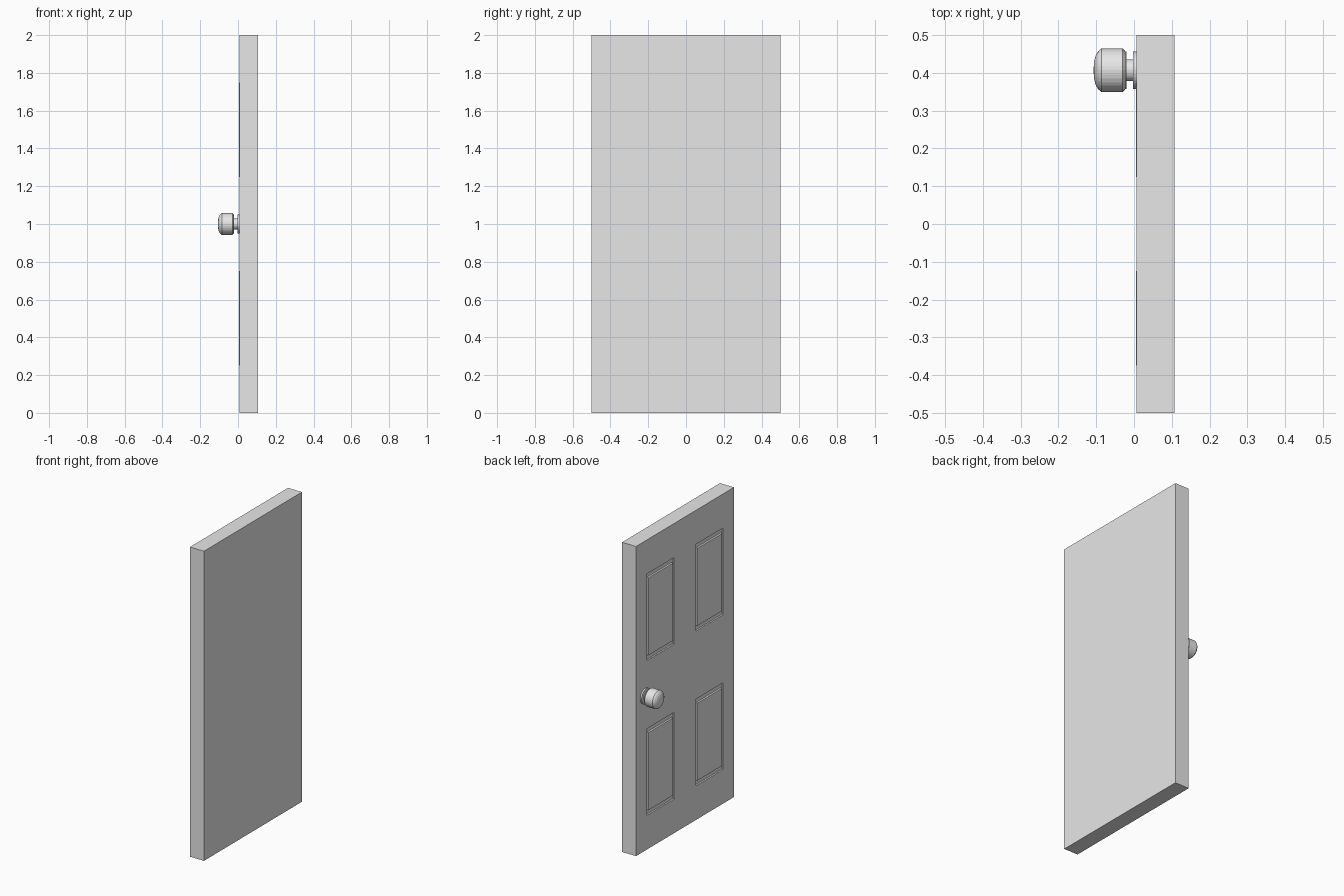
import bpy
import bmesh
import math
from mathutils import Vector

cube = bpy.data.objects.get("Cube")
if cube:
    bpy.data.objects.remove(cube, do_unlink=True)

mat = bpy.data.materials.new("plain_grey")
mat.use_nodes = True
grey = (0.8, 0.8, 0.8, 1)
mat.diffuse_color = grey
for node in mat.node_tree.nodes:
    if node.type == 'BSDF_PRINCIPLED':
        node.inputs["Base Color"].default_value = grey


def finish(name, bm):
    mesh = bpy.data.meshes.new(name)
    bm.to_mesh(mesh)
    bm.free()
    mesh.materials.append(mat)
    ob = bpy.data.objects.new(name, mesh)
    bpy.context.collection.objects.link(ob)
    return ob


# Door slab, cut along the panel borders
FACE_X, THICK = 0.007, 0.1
PANEL_Y = (-0.25, 0.25)
PANEL_Z = (0.5, 1.5)
PANEL_SIZE = Vector((0, 0.25, 0.5))
MARGIN = 1.12

bm = bmesh.new()
bmesh.ops.create_cube(bm, size=1)
bmesh.ops.scale(bm, verts=bm.verts, vec=(THICK, 1, 2))
bmesh.ops.translate(bm, verts=bm.verts, vec=(FACE_X + THICK / 2, 0, 1))


def cut(axis, value):
    normal = Vector((0, 0, 0))
    normal[axis] = 1
    bmesh.ops.bisect_plane(bm, geom=bm.verts[:] + bm.edges[:] + bm.faces[:],
                           plane_co=normal * value, plane_no=normal)


for axis, centres in ((1, PANEL_Y), (2, PANEL_Z)):
    for c in centres:
        for side in (-1, 1):
            cut(axis, c + side * PANEL_SIZE[axis] * MARGIN / 2)

# Raised panels, each inside a sunken groove
bm.normal_update()
centres = [Vector((FACE_X, y, z)) for y in PANEL_Y for z in PANEL_Z]
panels = [f for f in bm.faces if f.normal.x < -0.9
          and any((f.calc_center_median() - c).length < 0.01 for c in centres)]


def extrude(faces):
    return bmesh.ops.extrude_discrete_faces(bm, faces=faces)["faces"]


for face in panels:
    sunk = extrude([face])
    bmesh.ops.translate(bm, verts=sunk[0].verts[:], vec=(0.01, 0, 0))
    inner = extrude(sunk)
    mid = inner[0].calc_center_median()
    for v in inner[0].verts:
        v.co = mid + (v.co - mid) / MARGIN
    raised = extrude(inner)
    bmesh.ops.translate(bm, verts=raised[0].verts[:], vec=(-0.012, 0, 0))
finish("door_slab", bm)


# Turned knob parts: (x, radius) profiles spun around the knob axis
def turned(name, profile, steps=32):
    bm = bmesh.new()
    axis_point = Vector((0, 0.407, 1))
    verts = [bm.verts.new(axis_point + Vector((x, r, 0))) for x, r in profile]
    edges = [bm.edges.new(pair) for pair in zip(verts, verts[1:])]
    bmesh.ops.spin(bm, geom=verts + edges, cent=axis_point, axis=(1, 0, 0),
                   angle=math.tau, steps=steps)
    bmesh.ops.remove_doubles(bm, verts=bm.verts, dist=0.0001)
    bmesh.ops.recalc_face_normals(bm, faces=bm.faces)
    return finish(name, bm)


turned("knob_rosette", [(FACE_X, 0), (FACE_X, 0.05), (-0.003, 0.05), (-0.003, 0)])
turned("knob_neck", [(-0.002, 0), (-0.002, 0.029), (-0.021, 0.029), (-0.021, 0)])
turned("knob_grip", [(-0.02, 0), (-0.02, 0.05), (-0.023, 0.05), (-0.03, 0.058),
                     (-0.086, 0.058), (-0.095, 0.05), (-0.102, 0.038),
                     (-0.106, 0.022), (-0.107, 0)])
